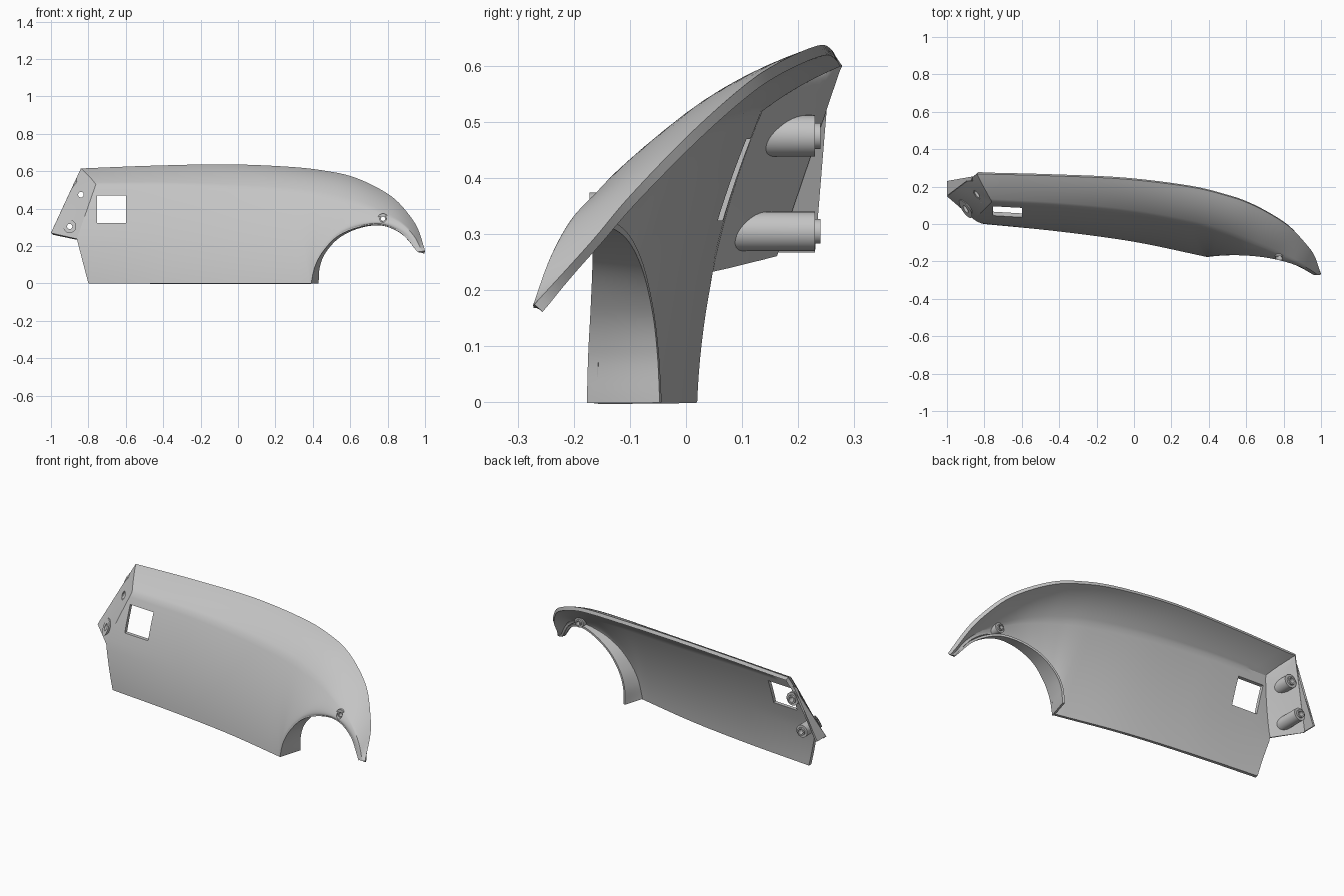
import bpy, bmesh, math
from mathutils import Vector as V

if "Cube" in bpy.data.objects:
    bpy.data.objects.remove(bpy.data.objects["Cube"])

grey = bpy.data.materials.new("panel_grey")
grey.diffuse_color = (0.55, 0.55, 0.55, 1)
grey.use_nodes = True
grey.node_tree.nodes["Principled BSDF"].inputs["Base Color"].default_value = grey.diffuse_color

# Matching stations along the bottom/arch edge, crease, top edge and arch wall back edge
BOTTOM = [(-.8, 0, 0), (-.4, -.04, 0), (0, -.095, 0), (.385, -.175, 0), (.405, -.173, .09),
          (.45, -.169, .175), (.53, -.166, .258), (.65, -.17, .308), (.77, -.188, .317),
          (.88, -.225, .27), (.965, -.272, .172)]
CREASE = [(-.76, .12, .53), (-.4, .10, .53), (-.02, .062, .515), (.3, .005, .492), (.46, -.04, .468),
          (.57, -.077, .446), (.68, -.12, .415), (.78, -.162, .372), (.87, -.205, .325),
          (.94, -.243, .255), (.985, -.273, .172)]
TOP = [(-.84, .268, .615), (-.45, .258, .63), (-.05, .24, .637), (.3, .198, .622), (.5, .15, .597),
       (.62, .108, .568), (.74, .046, .515), (.84, -.022, .45), (.92, -.107, .36),
       (.965, -.17, .285), (1, -.27, .175)]
WALL = [(.425, -.045, 0), (.432, -.05, .09), (.465, -.06, .17), (.54, -.08, .25),
        (.65, -.11, .302), (.77, -.15, .315), (.88, -.205, .268), (.965, -.26, .172)]


def curve(pts, u, brk=None):
    """Point on a smooth curve through pts, with an optional sharp corner."""
    i = min(int(u), len(pts) - 2)
    f = u - i
    p = [V(q) for q in pts]
    b, c = p[i], p[i + 1]
    a = p[i - 1] if i > 0 and i != brk else 2 * b - c
    d = p[i + 2] if i + 2 < len(p) and i + 1 != brk else 2 * c - b
    return .5 * (2 * b + (c - a) * f + (2 * a - 5 * b + 4 * c - d) * f * f
                 + (3 * b - a - 3 * c + d) * f ** 3)


def grid(bm, cols):
    vs = [[bm.verts.new(p) for p in c] for c in cols]
    for a, b in zip(vs, vs[1:]):
        for k in range(len(a) - 1):
            bm.faces.new((a[k], b[k], b[k + 1], a[k + 1]))


def finish(bm, name, recalc=False):
    bmesh.ops.remove_doubles(bm, verts=bm.verts, dist=1e-5)
    if recalc:
        bmesh.ops.recalc_face_normals(bm, faces=bm.faces)
    me = bpy.data.meshes.new(name)
    bm.to_mesh(me)
    bm.free()
    me.materials.append(grey)
    ob = bpy.data.objects.new(name, me)
    bpy.context.collection.objects.link(ob)
    return ob


def apply(ob, kind, **kw):
    m = ob.modifiers.new(kind, kind)
    for k, v in kw.items():
        setattr(m, k, v)
    bpy.context.view_layer.objects.active = ob
    bpy.ops.object.modifier_apply(modifier=m.name)


def smooth(ob):
    bpy.ops.object.select_all(action='DESELECT')
    ob.select_set(True)
    bpy.context.view_layer.objects.active = ob
    bpy.ops.object.shade_smooth_by_angle(angle=math.radians(32))


# Main skin: lower side rising to the crease, then the sloping top
NL, NU, KF, STEP = 20, 10, 9, 8


def column(u):
    b, c, t = curve(BOTTOM, u, 3), curve(CREASE, u), curve(TOP, u)
    fade = min(1, (10 - u) / 7)
    out = []
    for k in range(NL + 1):
        s = k / NL
        p = b.lerp(c, s)
        p.y -= .025 * fade * 4 * s * (1 - s)
        tri = k / KF if k < KF else (NL - k) / (NL - KF)
        p.x -= .08 * tri * max(0, 1 - u)
        out.append(p)
    arch = .006 + .016 * math.sin(math.pi * min(1, u / 10)) ** 2
    for k in range(1, NU + 1):
        s = k / NU
        out.append(c.lerp(t, s) + V((0, -.5, .85)) * arch * fade * 4 * s * (1 - s))
    return out


bm = bmesh.new()
grid(bm, [column(i / STEP) for i in range(10 * STEP + 1)])

# End flange folded back from the left edge of the skin
fold = column(0)[KF:]
low, high = V((-1, .148, .27)), fold[-1]
edge = [low.lerp(high, k / (len(fold) - 1)) for k in range(len(fold))]
grid(bm, [[e.lerp(f, j / 4) for e, f in zip(edge, fold)] for j in range(5)])
shell = finish(bm, "curved_panel")
apply(shell, 'SOLIDIFY', thickness=.02, offset=-1)

# Cutters for the square opening and the screw holes
SCREWS = [(-.9, .305), (-.84, .475), (.775, .346)]


def cut(ob, name, build):
    b = bmesh.new()
    build(b)
    c = finish(b, name, True)
    c.hide_render = True
    apply(ob, 'BOOLEAN', operation='DIFFERENCE', object=c, solver='EXACT')
    bpy.data.objects.remove(c)


def square(b):
    bmesh.ops.create_cube(b, size=1)
    for v in b.verts:
        v.co = V((-.677 + v.co.x * .155, .07 + v.co.y * .4, .397 + v.co.z * .145))


cut(shell, "opening_cutter", square)
for x, z in SCREWS:
    def hole(b):
        ring = [(x + .018 * math.cos(a * math.pi / 12), z + .018 * math.sin(a * math.pi / 12))
                for a in range(24)]
        f = b.faces.new([b.verts.new((p, -.4, q)) for p, q in ring])
        r = bmesh.ops.extrude_face_region(b, geom=[f])
        for v in r['geom']:
            if isinstance(v, bmesh.types.BMVert):
                v.co.y = .4
    cut(shell, "hole_cutter", hole)
smooth(shell)

# Wheel arch return wall
bm = bmesh.new()
cols = []
for i in range(7 * STEP + 1):
    f, b = curve(BOTTOM, 3 + i / STEP, 3), curve(WALL, i / STEP)
    cols.append([f.lerp(b, k / 4) for k in range(5)])
grid(bm, cols)
arch = finish(bm, "arch_wall")
apply(arch, 'SOLIDIFY', thickness=.012, offset=0)
smooth(arch)


# Hollow screw bosses whose front ends follow the panel
def flange_y(x, z):
    return .282 - 1.06 * (x + .84) + .86 * (z - .615)


def boss(name, x, z, r, back, start):
    b = bmesh.new()
    rows = [(r, None), (r, back), (r * .63, back), (r * .63, back + .01), (r * .4, back + .01),
            (r * .4, None), (r, None)]
    cols = []
    for a in range(33):
        t = a * math.tau / 32
        col = []
        for rad, y in rows:
            px, pz = x + rad * math.cos(t), z + rad * math.sin(t)
            col.append(V((px, start(px, pz) if y is None else y, pz)))
        cols.append(col)
    grid(b, cols)
    smooth(finish(b, name, True))


boss("lower_boss", *SCREWS[0], .035, .23, flange_y)
boss("upper_boss", *SCREWS[1], .037, .23, flange_y)
boss("arch_boss", *SCREWS[2], .028, -.13, lambda x, z: -.172)

# Side web closing the flange edge behind the bosses
bm = bmesh.new()
pts = [low, V((-1, .23, .27)), V((-.872, .23, .545)), low.lerp(high, .85)]
pts = [p + V((.006, .004 if i in (0, 3) else 0, 0)) for i, p in enumerate(pts)]
bm.faces.new([bm.verts.new(p) for p in pts])
web = finish(bm, "flange_web")
apply(web, 'SOLIDIFY', thickness=.012, offset=0)
